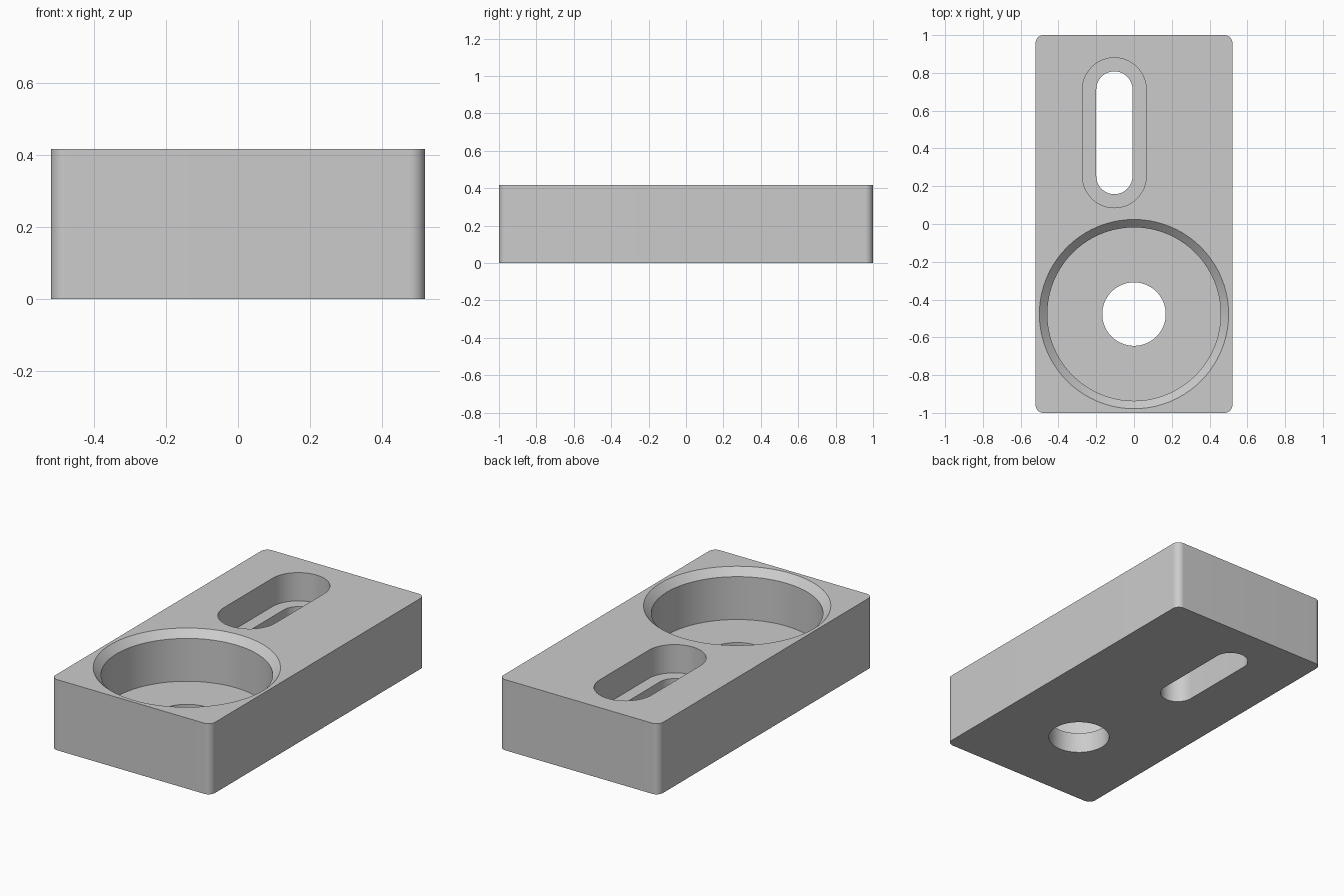
import bpy
import bmesh
from math import sin, cos, pi, radians

cube = bpy.data.objects.get("Cube")
if cube:
    bpy.data.objects.remove(cube, do_unlink=True)

HEIGHT = 0.417
POCKET_Y = -0.477
SLOT_X, SLOT_Y = -0.104, 0.483
SEGMENTS = 20  # per quarter turn

grey = bpy.data.materials.new("plain grey")
grey.use_nodes = True
grey.diffuse_color = (0.6, 0.6, 0.6, 1)
grey.node_tree.nodes["Principled BSDF"].inputs["Base Color"].default_value = (0.6, 0.6, 0.6, 1)


def outline(half_x, half_y, radius):
    """Rounded rectangle; becomes a slot or a circle as the radius grows."""
    points = []
    for corner, (sx, sy) in enumerate([(1, 1), (-1, 1), (-1, -1), (1, -1)]):
        for step in range(SEGMENTS + 1):
            angle = (corner + step / SEGMENTS) * pi / 2
            points.append((sx * (half_x - radius) + radius * cos(angle),
                           sy * (half_y - radius) + radius * sin(angle)))
    return points


def loft(name, x, y, layers):
    """Solid through layers of (z, half_x, half_y, radius)."""
    bm = bmesh.new()
    rings = [[bm.verts.new((x + px, y + py, z)) for px, py in outline(hx, hy, r)]
             for z, hx, hy, r in layers]
    count = len(rings[0])
    for low, high in zip(rings, rings[1:]):
        for i in range(count):
            j = (i + 1) % count
            bm.faces.new((low[i], low[j], high[j], high[i]))
    bm.faces.new(rings[0][::-1])
    bm.faces.new(rings[-1])
    bmesh.ops.remove_doubles(bm, verts=bm.verts, dist=0.00001)
    bmesh.ops.recalc_face_normals(bm, faces=bm.faces)
    mesh = bpy.data.meshes.new(name)
    bm.to_mesh(mesh)
    bm.free()
    mesh.materials.append(grey)
    obj = bpy.data.objects.new(name, mesh)
    bpy.context.collection.objects.link(obj)
    return obj


def prism(name, x, y, bottom, top, hx, hy, r):
    return loft(name, x, y, [(bottom, hx, hy, r), (top, hx, hy, r)])


# Block with rounded upright edges
block = prism("mounting_block", 0, 0, 0, HEIGHT, 0.521, 1, 0.042)

# Round pocket with chamfered rim, and its through hole
pocket = [(z, r, r, r) for z, r in
          [(0.122, 0.459), (HEIGHT - 0.042, 0.459), (HEIGHT, 0.501), (HEIGHT + 0.02, 0.521)]]
cutters = [
    loft("pocket_cutter", 0, POCKET_Y, pocket),
    prism("hole_cutter", 0, POCKET_Y, -0.1, 0.2, 0.168, 0.168, 0.168),
    # Stepped slot: wide upper recess, narrow through slot
    prism("recess_cutter", SLOT_X, SLOT_Y, 0.25, 0.5, 0.169, 0.397, 0.169),
    prism("slot_cutter", SLOT_X, SLOT_Y, -0.1, 0.3, 0.096, 0.325, 0.096),
]

bpy.ops.object.select_all(action="DESELECT")
block.select_set(True)
bpy.context.view_layer.objects.active = block
for cutter in cutters:
    cutter.hide_render = True
    cut = block.modifiers.new(cutter.name, "BOOLEAN")
    cut.operation = "DIFFERENCE"
    cut.solver = "EXACT"
    cut.object = cutter
    bpy.ops.object.modifier_apply(modifier=cut.name)
    bpy.data.objects.remove(cutter, do_unlink=True)

bpy.ops.object.shade_smooth_by_angle(angle=radians(30))
